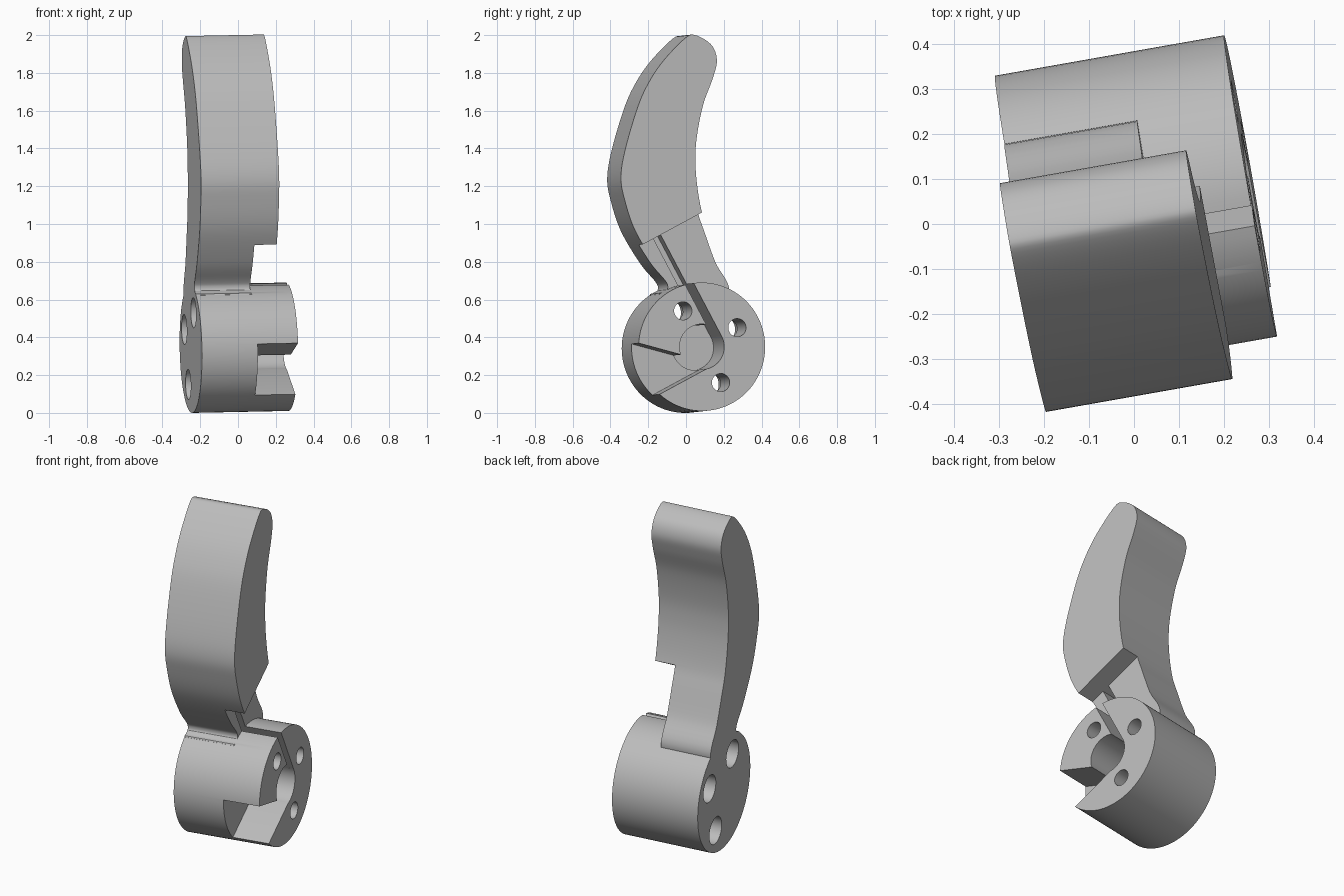
import bpy, bmesh, math
from mathutils import Matrix, Vector

if "Cube" in bpy.data.objects:
    bpy.data.objects.remove(bpy.data.objects["Cube"])

grey = bpy.data.materials.new("plain grey")
grey.use_nodes = True
grey.diffuse_color = (0.5, 0.5, 0.5, 1)
grey.node_tree.nodes["Principled BSDF"].inputs["Base Color"].default_value = (0.5, 0.5, 0.5, 1)

CENTRE = Vector((0.038, 0.348))   # hub axis in the side plane
RADIUS = 0.34
LEFT, FLOOR, GRIP, FACE = -0.24, 0.06, 0.18, 0.277   # levels along the axis
DEEP = -0.05
TURN = Matrix.Rotation(math.radians(28), 2)   # hole pattern angle


def extrude(name, outline, low, high):
    """Prism along x from a side outline of (y, z) points."""
    bm = bmesh.new()
    base = bm.faces.new([bm.verts.new((low, y, z)) for y, z in outline])
    top = bmesh.ops.extrude_face_region(bm, geom=[base])["geom"]
    bmesh.ops.translate(bm, vec=(high - low, 0, 0),
                        verts=[v for v in top if isinstance(v, bmesh.types.BMVert)])
    bmesh.ops.recalc_face_normals(bm, faces=bm.faces)
    mesh = bpy.data.meshes.new(name)
    bm.to_mesh(mesh)
    bm.free()
    obj = bpy.data.objects.new(name, mesh)
    bpy.context.collection.objects.link(obj)
    return obj


def turned(points):
    """Points given in the hub's turned frame."""
    return [CENTRE + TURN @ Vector(p) for p in points]


def circle(centre, radius, count):
    return [(centre[0] + radius * math.cos(math.tau * i / count),
             centre[1] + radius * math.sin(math.tau * i / count)) for i in range(count)]


def smooth(points, steps=6):
    """Closed curve through the points."""
    out, n = [], len(points)
    for i in range(n):
        a, b, c, d = (Vector(points[(i + k) % n]) for k in (-1, 0, 1, 2))
        for s in range(steps):
            t = s / steps
            out.append(0.5 * (2 * b + (c - a) * t + (2 * a - 5 * b + 4 * c - d) * t * t
                              + (3 * b - a - 3 * c + d) * t ** 3))
    return out


def combine(target, tool, operation="DIFFERENCE"):
    mod = target.modifiers.new("combine", "BOOLEAN")
    mod.operation, mod.solver, mod.object = operation, "EXACT", tool
    bpy.context.view_layer.objects.active = target
    bpy.ops.object.modifier_apply(modifier=mod.name)
    bpy.data.objects.remove(tool)


# Curved grip and neck
grip = [(0.225, 0.64), (0.15, 0.8), (0.092, 0.96), (0.058, 1.06), (0.035, 1.185),
        (0.024, 1.315), (0.03, 1.45), (0.066, 1.63), (0.12, 1.775), (0.141, 1.87),
        (0.11, 1.95), (0.025, 2.0), (-0.03, 1.983), (-0.146, 1.865), (-0.225, 1.75),
        (-0.285, 1.62), (-0.352, 1.4), (-0.377, 1.25), (-0.358, 1.13), (-0.304, 0.97),
        (-0.202, 0.8), (-0.122, 0.705), (-0.106, 0.67), (-0.118, 0.643), (-0.15, 0.618),
        (-0.05, 0.45), (0.12, 0.45)]
lever = extrude("lever", smooth(grip), LEFT, GRIP)

# Step that thins the neck
combine(lever, extrude("neck_cutter", turned([(-0.9, -0.3), (0.9, -0.3), (0.9, 0.62), (-0.9, 0.62)]),
                       FLOOR, 0.5))

# Round hub
combine(lever, extrude("hub", circle(CENTRE, RADIUS, 96), LEFT, FACE), "UNION")

# Wedge pocket, centre bore and narrow slot running up the neck
combine(lever, extrude("pocket_cutter", turned([(0, -0.115), (0, 0), (-0.117, 0.014),
                                                (-0.6, 0.465), (-0.6, -0.115)]), FLOOR, 0.5))
combine(lever, extrude("bore_cutter", circle(CENTRE, 0.12, 64), DEEP, 0.5))
combine(lever, extrude("slot_cutter", turned([(0.076, 0), (0.12, 0), (0.12, 0.62), (0.076, 0.62)]),
                       DEEP, 0.5))

# Three stepped bolt holes
for spot in [(0.215, 0), (0, 0.215), (0, -0.215)]:
    middle = turned([spot])[0]
    combine(lever, extrude("hole_cutter", circle(middle, 0.048, 32), -0.5, 0.5))
    combine(lever, extrude("counterbore_cutter", circle(middle, 0.08, 40), -0.5, 0.0))

# Pose, ground and finish
pose = Matrix.Rotation(math.radians(10), 4, "Z") @ Matrix.Rotation(math.radians(-1.15), 4, "Y")
lever.data.transform(pose)
lowest = min(v.co.z for v in lever.data.vertices)
lever.data.transform(Matrix.Translation((0, 0, -lowest)))
lever.data.materials.clear()
lever.data.materials.append(grey)
bpy.ops.object.select_all(action="DESELECT")
lever.select_set(True)
bpy.context.view_layer.objects.active = lever
bpy.ops.object.shade_smooth_by_angle(angle=math.radians(30))
